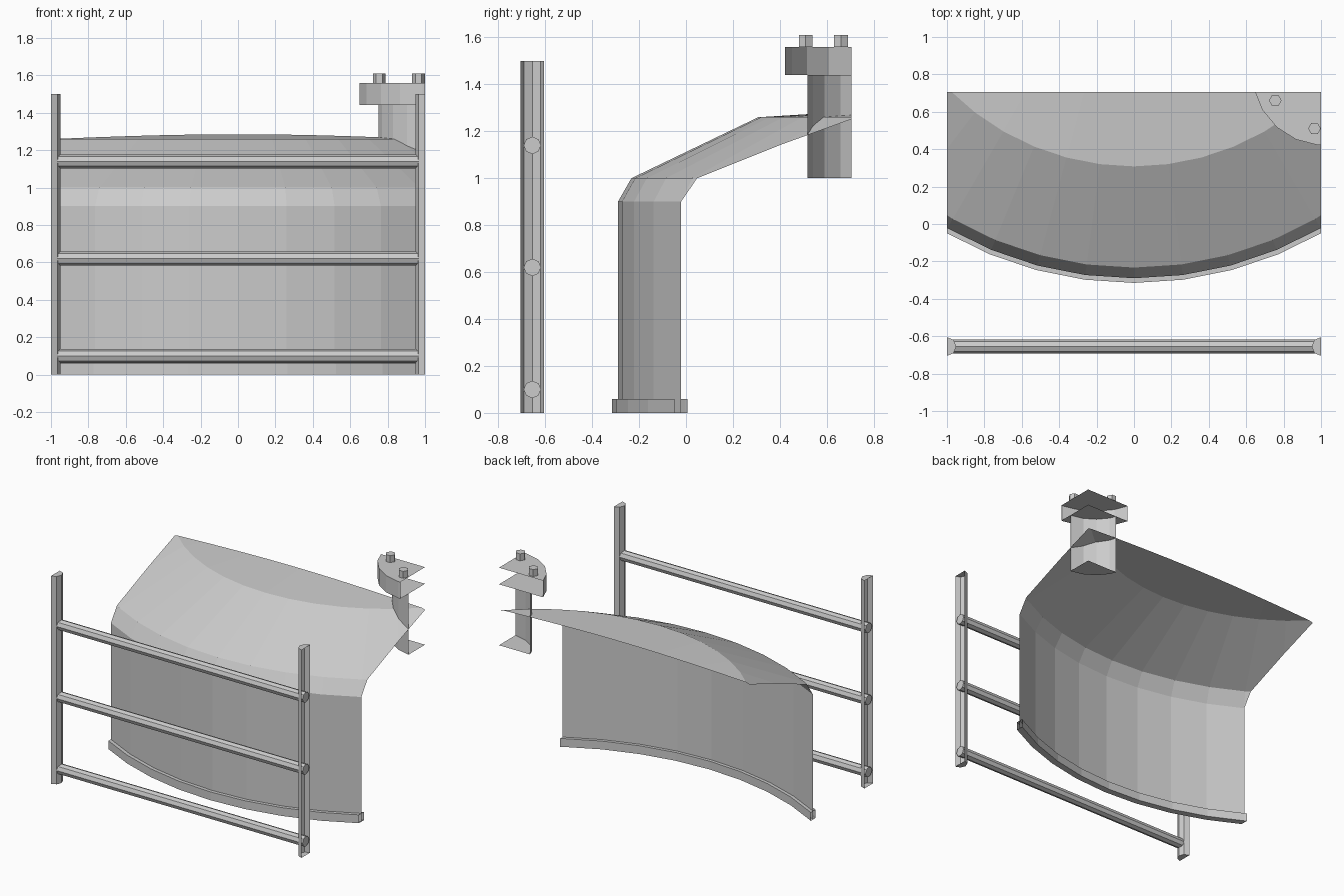
import bpy, bmesh
from math import sin, cos, pi, radians
from mathutils import Matrix, Vector

if "Cube" in bpy.data.objects:
    bpy.data.objects.remove(bpy.data.objects["Cube"])

TANK = Vector((0, 1.705, 0))      # axis of the large round tank
VENT = Vector((1.02, 0.808, 0))   # axis of the roof vent


def finish(name, bm):
    """Trim to the section's x and y limits (left open) and make an object."""
    for co, no in (((1, 0, 0), (1, 0, 0)), ((-1, 0, 0), (-1, 0, 0)), ((0, 0.705, 0), (0, 1, 0))):
        bmesh.ops.bisect_plane(bm, geom=bm.verts[:] + bm.edges[:] + bm.faces[:], dist=1e-5,
                               plane_co=co, plane_no=no, clear_outer=True)
    me = bpy.data.meshes.new(name)
    bm.to_mesh(me)
    bm.free()
    ob = bpy.data.objects.new(name, me)
    bpy.context.collection.objects.link(ob)
    return ob


def sweep(name, profile, closed=False):
    """Sweep an (r, z) profile around the tank axis, 48 sides per full turn."""
    bm = bmesh.new()
    rows = []
    for i in range(-8, 9):
        a = radians(270 + 7.5 * i)
        rows.append([bm.verts.new((TANK.x + r * cos(a), TANK.y + r * sin(a), z)) for r, z in profile])
    n = len(profile)
    for a, b in zip(rows, rows[1:]):
        for j in range(n if closed else n - 1):
            k = (j + 1) % n
            bm.faces.new((a[j], b[j], b[k], a[k]))
    return finish(name, bm)


def prism(name, sides, radius, base, height, turn=0.0, along_x=False):
    """Capped prism with its base centre at base."""
    bm = bmesh.new()
    bmesh.ops.create_cone(bm, cap_ends=True, segments=sides, radius1=radius, radius2=radius, depth=height,
                          matrix=Matrix.Translation((0, 0, height / 2)) @ Matrix.Rotation(turn, 4, 'Z'))
    if along_x:
        bm.transform(Matrix.Rotation(pi / 2, 4, 'Y'))
    bm.transform(Matrix.Translation(base))
    return finish(name, bm)


# Tank shell with sloping shoulder and shallow conical roof
sweep("tank_shell", [(1.995, 0), (1.995, 0.9), (1.938, 1.0), (1.397, 1.26), (0.9, 1.291)])
# Foot ring around the base
sweep("foot_ring", [(2.02, 0), (2.02, 0.06), (1.972, 0.06), (1.972, 0)], closed=True)

# Fence: half posts at the section edges, three rails
for side, x in (("left", -1), ("right", 1)):
    prism(f"fence_post_{side}", 8, 0.05, (x, -0.655, 0), 1.5)
for i, z in enumerate((0.10, 0.62, 1.14)):
    prism(f"fence_rail_{i + 1}", 8, 0.037, (-1, -0.655, z), 2.0, along_x=True)

# Roof vent pipe, flange and bolts
turn = radians(-41.3)
prism("vent_pipe", 20, 0.291, VENT + Vector((0, 0, 1.0)), 0.44, turn)
prism("vent_flange", 20, 0.388, VENT + Vector((0, 0, 1.44)), 0.12, turn)
for i, deg in enumerate((209.2, 259.5)):
    a = radians(deg)
    prism(f"flange_bolt_{i + 1}", 6, 0.034,
          VENT + Vector((0.303 * cos(a), 0.303 * sin(a), 1.56)), 0.05, pi / 6)
